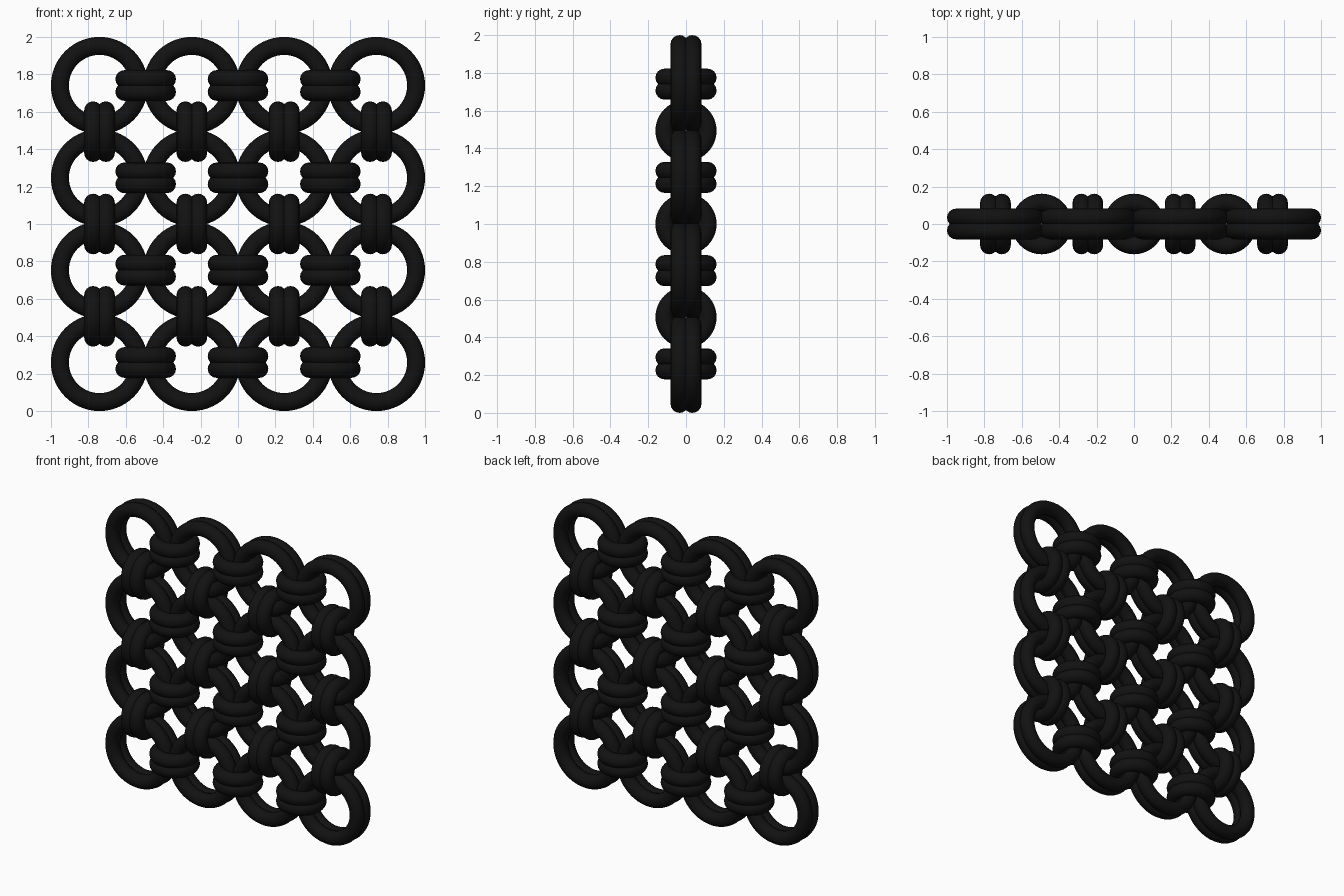
import bpy
from math import pi

if "Cube" in bpy.data.objects:
    bpy.data.objects.remove(bpy.data.objects["Cube"])

WIRE = 0.048      # wire radius
BIG = 0.2115      # centreline radius of the large rings
SMALL = 0.114     # centreline radius of the connector rings
GAP = 0.034       # half spacing of each doubled pair
PITCH = 0.4937
N = 4

black = bpy.data.materials.new("black_metal")
black.diffuse_color = (0.006, 0.006, 0.006, 1)
black.use_nodes = True
black.node_tree.nodes["Principled BSDF"].inputs["Base Color"].default_value = black.diffuse_color


def ring_mesh(name, radius, segments):
    bpy.ops.mesh.primitive_torus_add(major_radius=radius, minor_radius=WIRE,
                                     major_segments=segments, minor_segments=16)
    ob = bpy.context.object
    bpy.ops.object.shade_smooth()
    mesh = ob.data
    mesh.name = name
    mesh.materials.append(black)
    bpy.data.objects.remove(ob)
    return mesh


large = ring_mesh("large_ring", BIG, 56)
small = ring_mesh("connector_ring", SMALL, 40)


def ring_pair(name, mesh, centre, axis):
    """Two touching rings stacked along the given axis."""
    rotation = {0: (0, pi / 2, 0), 1: (pi / 2, 0, 0), 2: (0, 0, 0)}[axis]
    for side in (-1, 1):
        ob = bpy.data.objects.new(name, mesh)
        loc = list(centre)
        loc[axis] += side * GAP
        ob.location, ob.rotation_euler = loc, rotation
        bpy.context.collection.objects.link(ob)


for i in range(N):
    for j in range(N):
        x = (i - 1.5) * PITCH
        z = 1 + (j - 1.5) * PITCH
        ring_pair("large_ring", large, (x, 0, z), 1)
        # connectors to the neighbour on the right and the one above
        if i < N - 1:
            ring_pair("side_connector", small, (x + PITCH / 2, 0, z), 2)
        if j < N - 1:
            ring_pair("upright_connector", small, (x, 0, z + PITCH / 2), 0)
